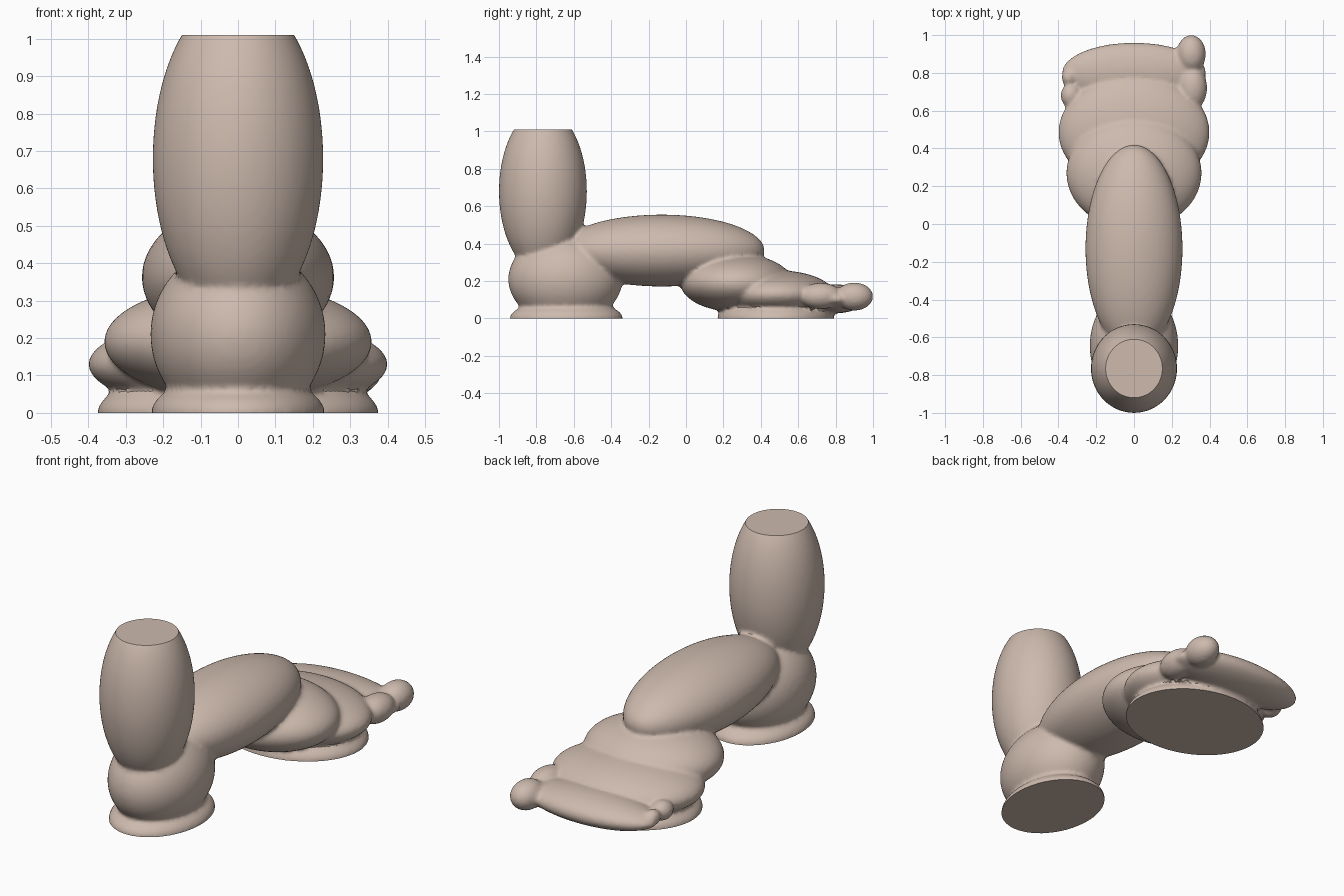
import bpy
import bmesh
from mathutils import Vector

default = bpy.data.objects.get("Cube")
if default:
    bpy.data.objects.remove(default, do_unlink=True)

LEG_TOP = 1.01

skin = bpy.data.materials.new("skin beige")
skin.use_nodes = True
colour = (0.61, 0.49, 0.42, 1)
skin.diffuse_color = colour
skin.node_tree.nodes["Principled BSDF"].inputs["Base Color"].default_value = colour


def ellipsoid(name, centre, radii):
    bpy.ops.mesh.primitive_uv_sphere_add(segments=64, ring_count=40, location=centre)
    part = bpy.context.object
    part.name = name
    part.scale = radii
    return part


# Muscle-like volumes from the leg down to the toes
parts = [
    ellipsoid("lower_leg", (0, -0.765, 0.68), (0.228, 0.235, 0.44)),
    ellipsoid("heel", (0, -0.645, 0.21), (0.234, 0.305, 0.24)),
    ellipsoid("heel_pad", (0, -0.64, 0), (0.232, 0.302, 0.1)),
    ellipsoid("instep", (0, -0.13, 0.363), (0.257, 0.55, 0.192)),
    ellipsoid("midfoot", (0, 0.27, 0.19), (0.358, 0.3, 0.155)),
    ellipsoid("ball", (0, 0.485, 0.13), (0.4, 0.305, 0.127)),
    ellipsoid("sole_pad", (0, 0.48, 0), (0.376, 0.312, 0.12)),
    ellipsoid("toe_row", (0, 0.8, 0.105), (0.382, 0.16, 0.077)),
    ellipsoid("big_toe_base", (0.31, 0.72, 0.12), (0.077, 0.115, 0.07)),
    ellipsoid("big_toe_tip", (0.303, 0.9, 0.117), (0.077, 0.1, 0.075)),
    ellipsoid("little_toe_base", (-0.335, 0.68, 0.12), (0.053, 0.065, 0.05)),
    ellipsoid("little_toe_tip", (-0.345, 0.775, 0.12), (0.038, 0.045, 0.04)),
]

# Fuse the volumes into one skin with softened creases
bpy.ops.object.select_all(action="DESELECT")
for part in parts:
    part.select_set(True)
bpy.context.view_layer.objects.active = parts[0]
bpy.ops.object.join()
foot = bpy.context.object
foot.name = "foot"
bpy.ops.object.transform_apply(location=True, rotation=True, scale=True)
remesh = foot.modifiers.new("Fuse", "REMESH")
remesh.mode = "VOXEL"
remesh.voxel_size = 0.012
soften = foot.modifiers.new("Soften", "SMOOTH")
soften.factor = 0.5
soften.iterations = 3
for name in ("Fuse", "Soften"):
    bpy.ops.object.modifier_apply(modifier=name)

# Flat cuts at the ground and the top of the leg
bm = bmesh.new()
bm.from_mesh(foot.data)
for height, direction in ((0, -1), (LEG_TOP, 1)):
    cut = bmesh.ops.bisect_plane(
        bm, geom=bm.verts[:] + bm.edges[:] + bm.faces[:], dist=0.0001,
        plane_co=Vector((0, 0, height)), plane_no=Vector((0, 0, direction)),
        clear_outer=True)
    rim = [e for e in cut["geom_cut"] if isinstance(e, bmesh.types.BMEdge) and e.is_boundary]
    bmesh.ops.holes_fill(bm, edges=rim, sides=0)
bmesh.ops.recalc_face_normals(bm, faces=bm.faces[:])
bm.to_mesh(foot.data)
bm.free()

foot.data.materials.clear()
foot.data.materials.append(skin)
bpy.ops.object.shade_smooth_by_angle(angle=0.7)
